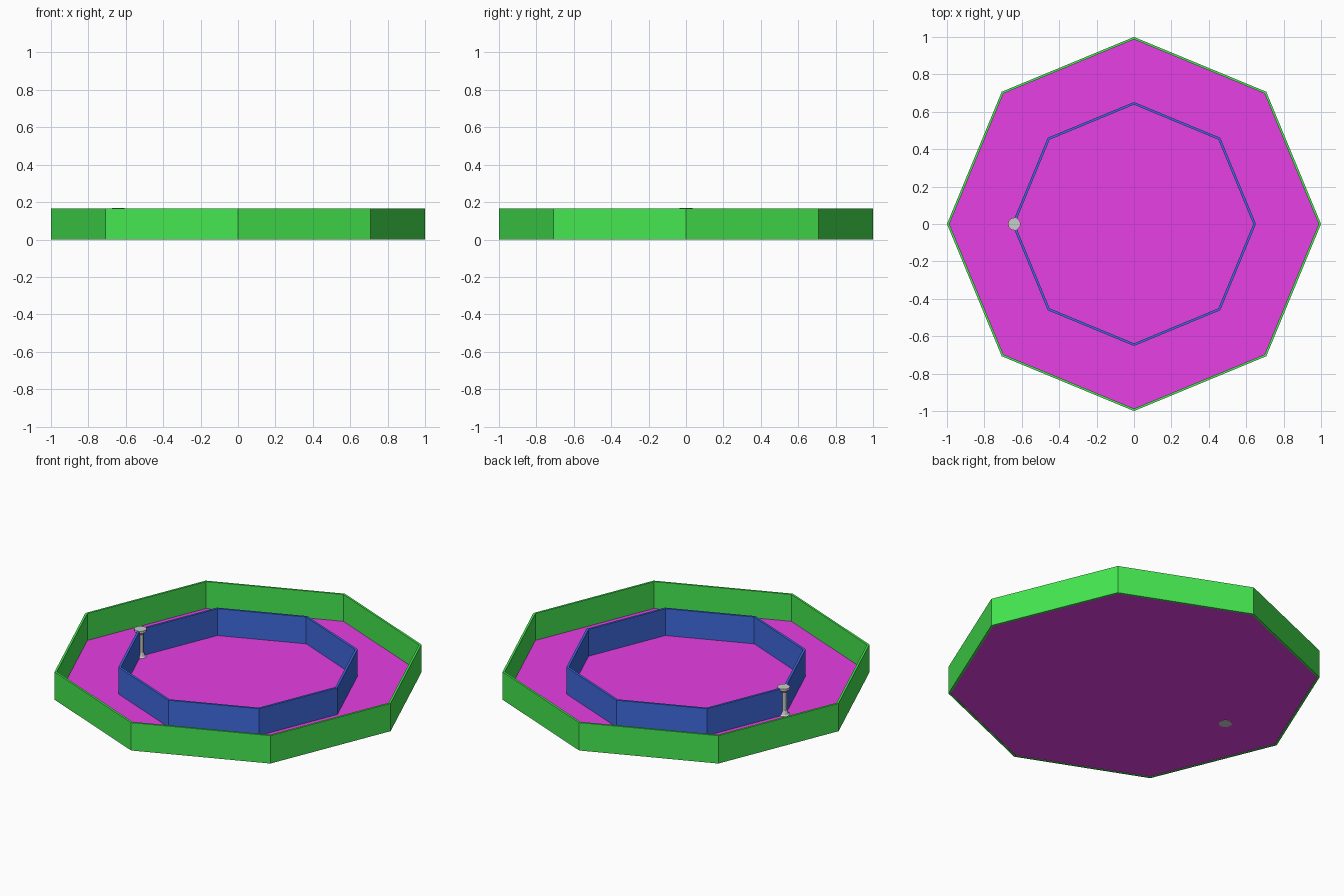
import bpy, bmesh
from math import cos, sin, tau

if "Cube" in bpy.data.objects:
    bpy.data.objects.remove(bpy.data.objects["Cube"])


def material(name, color):
    m = bpy.data.materials.new(name)
    m.diffuse_color = color
    m.use_nodes = True
    m.node_tree.nodes["Principled BSDF"].inputs["Base Color"].default_value = m.diffuse_color
    return m


def lathe(name, profile, sides, center=(0, 0), mat=None, closed=False):
    """Revolve an (r, z) profile; closed profiles make rings, open ones get capped ends."""
    bm = bmesh.new()
    loops = [[bm.verts.new((r * cos(tau * i / sides), r * sin(tau * i / sides), z))
              for i in range(sides)] for r, z in profile]
    pairs = list(zip(loops, loops[1:]))
    if closed:
        pairs.append((loops[-1], loops[0]))
    else:
        bm.faces.new(loops[0])
        bm.faces.new(loops[-1])
    for a, b in pairs:
        for i in range(sides):
            j = (i + 1) % sides
            bm.faces.new((a[i], a[j], b[j], b[i]))
    bmesh.ops.recalc_face_normals(bm, faces=bm.faces)
    mesh = bpy.data.meshes.new(name)
    bm.to_mesh(mesh)
    bm.free()
    obj = bpy.data.objects.new(name, mesh)
    obj.location = (center[0], center[1], 0)
    if mat:
        mesh.materials.append(mat)
    bpy.context.collection.objects.link(obj)
    return obj


def wall(name, outer, inner, bottom, top, mat):
    return lathe(name, [(outer, bottom), (outer, top), (inner, top), (inner, bottom)],
                 8, mat=mat, closed=True)


green = material("green", (0.06, 0.8, 0.08, 1))
blue = material("blue", (0.05, 0.14, 0.72, 1))
magenta = material("magenta", (0.8, 0.05, 0.78, 1))

# Octagonal walls and the thin floor between them
wall("outer_wall", 1.0, 0.987, 0.0, 0.165, green)
wall("inner_wall", 0.652, 0.638, 0.004, 0.165, blue)
lathe("floor", [(0.988, 0.002), (0.988, 0.006)], 8, mat=magenta)

# Post with a flared foot and a flat cap, straddling the inner wall
lathe("post", [(0.036, 0.0), (0.034, 0.006), (0.026, 0.012), (0.018, 0.032),
               (0.018, 0.14), (0.034, 0.155), (0.034, 0.168)],
      12, center=(-0.64, 0))
